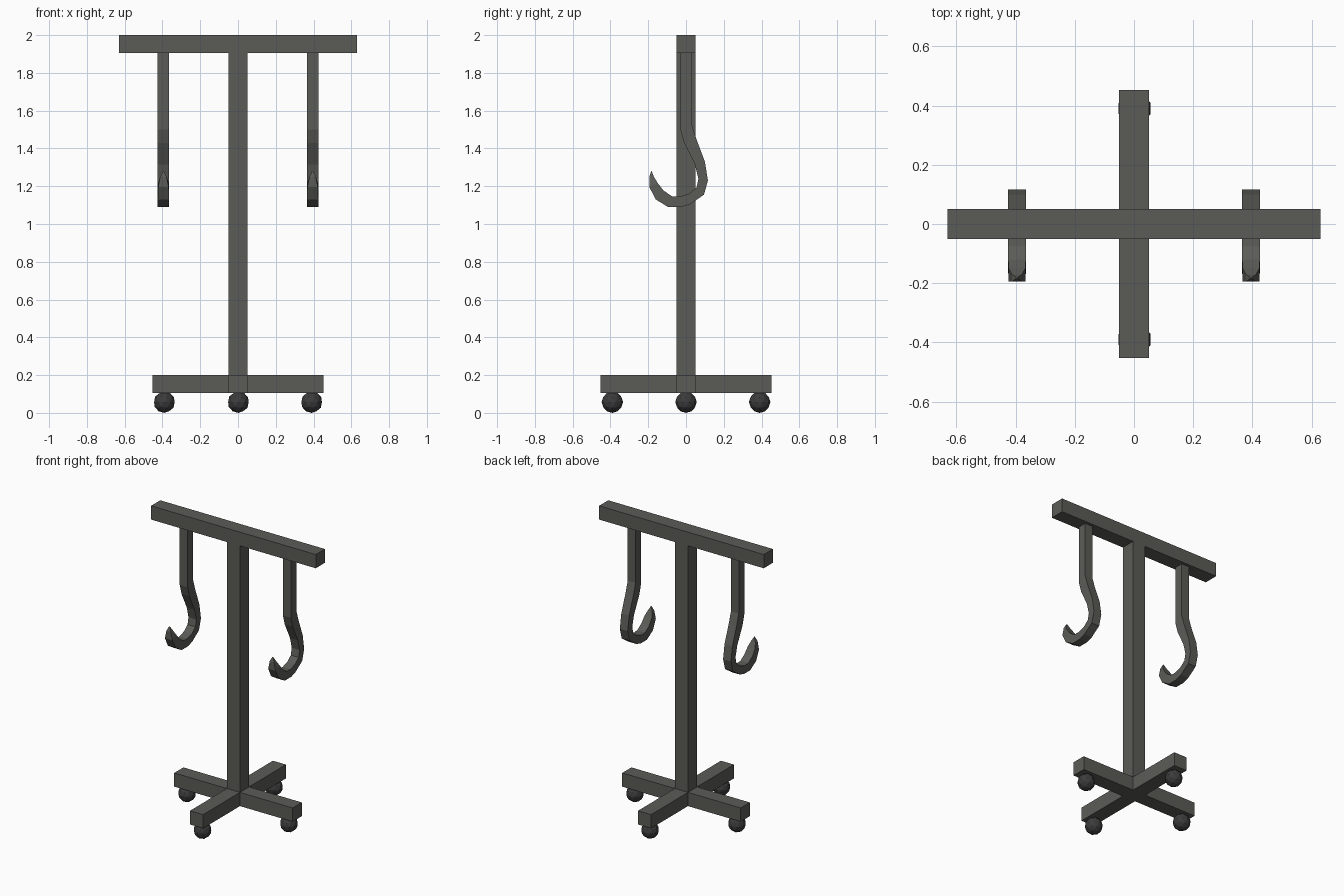
import bpy, bmesh
from mathutils import Vector

if "Cube" in bpy.data.objects:
    bpy.data.objects.remove(bpy.data.objects["Cube"])


def material(name, rgb):
    m = bpy.data.materials.new(name)
    m.diffuse_color = (*rgb, 1)
    m.use_nodes = True
    m.node_tree.nodes["Principled BSDF"].inputs["Base Color"].default_value = m.diffuse_color
    return m


STEEL = material("dark_steel", (0.105, 0.105, 0.095))
RUBBER = material("black_rubber", (0.045, 0.045, 0.045))


def finish(name, bm, mat):
    bmesh.ops.recalc_face_normals(bm, faces=bm.faces)
    me = bpy.data.meshes.new(name)
    bm.to_mesh(me)
    bm.free()
    me.materials.append(mat)
    ob = bpy.data.objects.new(name, me)
    bpy.context.collection.objects.link(ob)
    return ob


def prism(name, outline, z0, z1):
    bm = bmesh.new()
    face = bm.faces.new([bm.verts.new((x, y, z0)) for x, y in outline])
    ext = bmesh.ops.extrude_face_region(bm, geom=[face])
    verts = [g for g in ext["geom"] if isinstance(g, bmesh.types.BMVert)]
    bmesh.ops.translate(bm, verts=verts, vec=(0, 0, z1 - z0))
    return finish(name, bm, STEEL)


def rect(hx, hy):
    return [(-hx, -hy), (hx, -hy), (hx, hy), (-hx, hy)]


# Frame: top bar, post and cross-shaped base
W, L = 0.05, 0.453
prism("top_bar", rect(0.63, W), 1.905, 2.0)
prism("post", rect(W, W), 0.2, 1.905)
cross = [(-L, -W), (-W, -W), (-W, -L), (W, -L), (W, -W), (L, -W),
         (L, W), (W, W), (W, L), (-W, L), (-W, W), (-L, W)]
prism("cross_base", cross, 0.105, 0.2)

# Hooks: square section swept through (outer y, z), (inner y, z), half width
SECTIONS = [
    ((0.03, 1.905), (-0.03, 1.905), 0.03),
    ((0.03, 1.53), (-0.03, 1.50), 0.03),
    ((0.053, 1.455), (-0.01, 1.43), 0.03),
    ((0.100, 1.33), (0.047, 1.315), 0.03),
    ((0.116, 1.23), (0.066, 1.24), 0.03),
    ((0.095, 1.155), (0.056, 1.193), 0.03),
    ((0.022, 1.105), (0.015, 1.16), 0.03),
    ((-0.025, 1.09), (-0.035, 1.145), 0.03),
    ((-0.095, 1.09), (-0.075, 1.147), 0.03),
    ((-0.160, 1.13), (-0.120, 1.178), 0.03),
    ((-0.194, 1.195), (-0.150, 1.217), 0.028),
    ((-0.194, 1.25), (-0.170, 1.25), 0.017),
    ((-0.184, 1.28), (-0.180, 1.275), 0.003),
]


def hook(name, cx):
    bm = bmesh.new()
    rings = []
    for (oy, oz), (iy, iz), h in SECTIONS:
        rings.append([bm.verts.new(p) for p in (
            (cx - h, oy, oz), (cx + h, oy, oz),
            (cx + h, iy, iz), (cx - h, iy, iz))])
    for a, b in zip(rings, rings[1:]):
        for i in range(4):
            j = (i + 1) % 4
            bm.faces.new((a[i], a[j], b[j], b[i]))
    bm.faces.new(rings[0])
    bm.faces.new(rings[-1])
    finish(name, bm, STEEL)


hook("left_hook", -0.395)
hook("right_hook", 0.395)

# Ball casters under the four arm ends
for name, x, y in (("left_caster", -0.39, 0), ("right_caster", 0.39, 0),
                   ("front_caster", 0.002, -0.39), ("back_caster", 0.002, 0.39)):
    bm = bmesh.new()
    bmesh.ops.create_icosphere(bm, subdivisions=2, radius=0.057)
    bmesh.ops.translate(bm, verts=bm.verts, vec=Vector((x, y, 0.057)))
    finish(name, bm, RUBBER)
